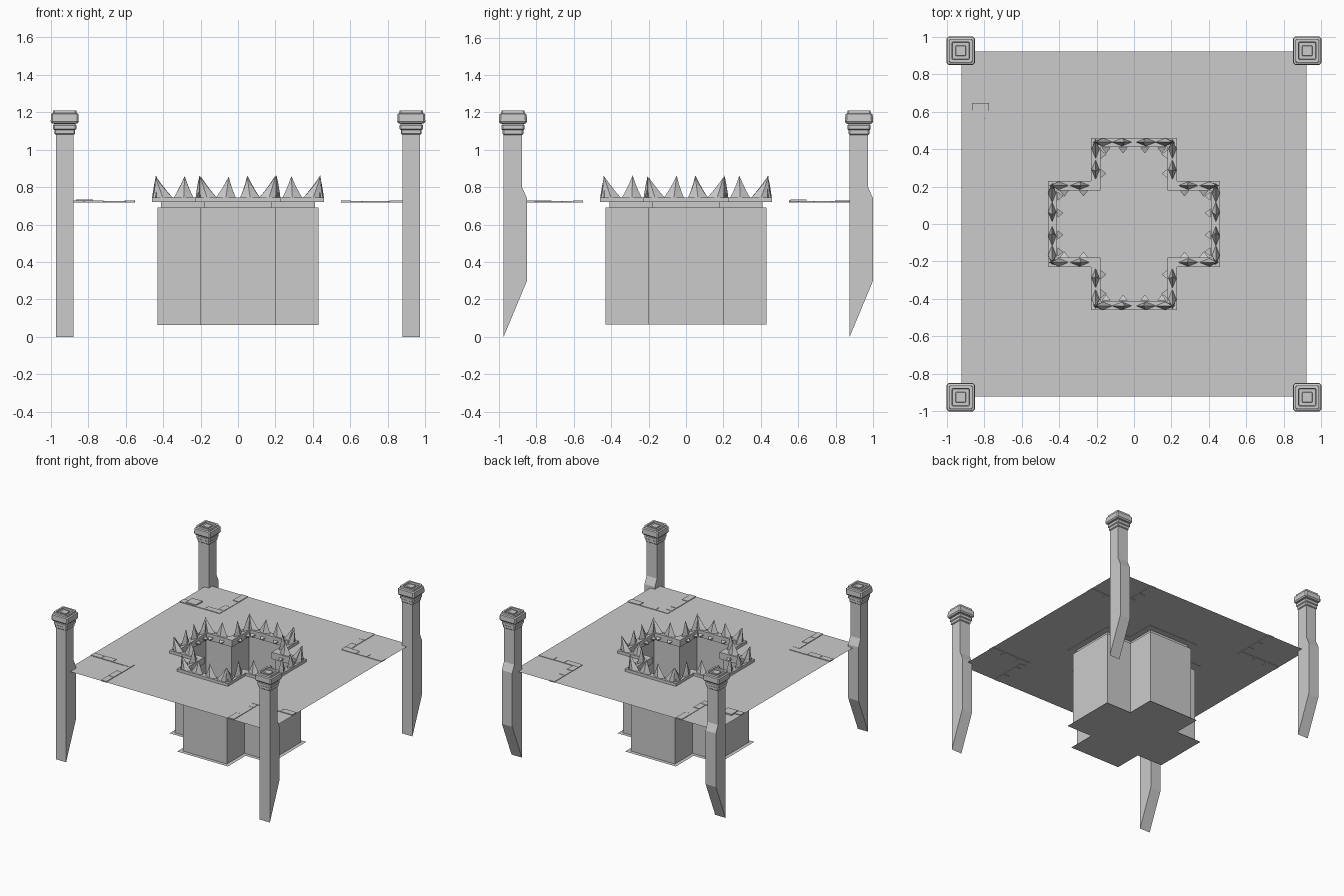
import bpy, bmesh, random
from math import pi
from mathutils import Vector, Matrix

random.seed(4)
cube = bpy.data.objects.get("Cube")
if cube:
    bpy.data.objects.remove(cube)

stone = bpy.data.materials.new("stone_grey")
stone.use_nodes = True
GREY = (0.6, 0.6, 0.6, 1)
stone.diffuse_color = GREY
stone.node_tree.nodes["Principled BSDF"].inputs["Base Color"].default_value = GREY

FLOOR = 0.722


def finish(bm, name, fix_normals=True):
    if fix_normals:
        bmesh.ops.recalc_face_normals(bm, faces=bm.faces)
    mesh = bpy.data.meshes.new(name)
    bm.to_mesh(mesh)
    bm.free()
    mesh.materials.append(stone)
    obj = bpy.data.objects.new(name, mesh)
    bpy.context.collection.objects.link(obj)
    return obj


def loft(bm, loops, cap_start=False, cap_end=False):
    """Join closed loops of equal length with quads."""
    rings = [[bm.verts.new(p) for p in loop] for loop in loops]
    for a, b in zip(rings, rings[1:]):
        for i in range(len(a)):
            j = (i + 1) % len(a)
            bm.faces.new((a[i], a[j], b[j], b[i]))
    if cap_start:
        bm.faces.new(rings[0][::-1])
    if cap_end:
        bm.faces.new(rings[-1])


def cross(arm, half, z):
    """Outline of a plus shape, one corner group per quarter turn."""
    corner = [(arm, -half), (arm, half), (half, half)]
    return [Matrix.Rotation(k * pi / 2, 3, 'Z') @ Vector((x, y, z))
            for k in range(4) for x, y in corner]


def square(cx, cy, r, z, cut):
    """Square outline with clipped corners."""
    s = r - cut
    pts = [(r, -s), (r, s), (s, r), (-s, r), (-r, s), (-r, -s), (-s, -r), (s, -r)]
    return [(cx + x, cy + y, z) for x, y in pts]


# Floor sheet with a plus-shaped opening
bm = bmesh.new()
cuts = [-0.92, -0.43, -0.2, 0.2, 0.43, 0.92]
grid = [[bm.verts.new((x, y, FLOOR)) for y in cuts] for x in cuts]
for i in range(5):
    for j in range(5):
        inside = max(abs(i - 2), abs(j - 2)) < 2 and (i == 2 or j == 2)
        if not inside:
            bm.faces.new((grid[i][j], grid[i + 1][j], grid[i + 1][j + 1], grid[i][j + 1]))
finish(bm, "floor", False)

# Pit walls with a narrow ledge under the rim
bm = bmesh.new()
loft(bm, [cross(0.43, 0.2, 0.065), cross(0.43, 0.2, 0.69),
          cross(0.41, 0.18, 0.69), cross(0.41, 0.18, FLOOR)])
finish(bm, "pit_walls", False)

# Pit bottom sheet
bm = bmesh.new()
bm.faces.new([bm.verts.new(p) for p in cross(0.46, 0.23, 0.065)])
finish(bm, "pit_bottom", False)

# Raised rim around the pit
bm = bmesh.new()
loft(bm, [cross(0.46, 0.23, 0.72), cross(0.46, 0.23, 0.745), cross(0.41, 0.18, 0.745),
          cross(0.41, 0.18, 0.72), cross(0.46, 0.23, 0.72)])
bmesh.ops.remove_doubles(bm, verts=bm.verts, dist=0.0001)
finish(bm, "pit_rim")


def spike(bm, base, along, lean, height):
    """Curved fang with a diamond section, leaning along the rim."""
    across = Vector((-along.y, along.x, 0))
    levels = [(0, 0.055, 0.022), (0.3, 0.036, 0.017), (0.65, 0.017, 0.01), (1, 0.001, 0.001)]
    loops = []
    for t, length, width in levels:
        c = base + along * lean * t + Vector((0, 0, height * t))
        loops.append([c + along * length, c + across * width,
                      c - along * length, c - across * width])
    loft(bm, loops, True, True)


def dart(bm, base, along, inward):
    """Small barb pointing into the pit below the rim."""
    down = Vector((0, 0, -0.03))
    a, b, c, tip = [bm.verts.new(p) for p in (
        base + along * 0.025, base - along * 0.025, base + down,
        base + inward * 0.032 + down * 0.4)]
    for f in ((a, b, tip), (b, c, tip), (c, a, tip), (a, c, b)):
        bm.faces.new(f)


# Fangs on the rim and barbs inside it, repeated for the four arms
spikes, darts = bmesh.new(), bmesh.new()
X, Y = Vector((1, 0, 0)), Vector((0, 1, 0))
for k in range(4):
    turn = Matrix.Rotation(k * pi / 2, 3, 'Z')
    for s in (-1, 1):
        for pos, peak in ((0.065, 0.05), (0.165, 0.2)):
            spike(spikes, turn @ Vector((s * pos, -0.437, 0.74)), turn @ X * s,
                  peak - pos, random.uniform(0.11, 0.122))
            dart(darts, turn @ Vector((s * pos * 0.9, -0.409, 0.72)), turn @ X, turn @ Y)
        for pos, peak in ((0.29, 0.285), (0.4, 0.44)):
            spike(spikes, turn @ Vector((s * 0.205, -pos, 0.74)), turn @ -Y,
                  peak - pos, random.uniform(0.11, 0.122))
            dart(darts, turn @ Vector((s * 0.179, -pos * 0.93, 0.72)), turn @ Y, turn @ X * -s)
finish(spikes, "rim_spikes")
finish(darts, "inner_barbs")


def brick(bm, x0, x1, y0, y1, z0, z1):
    size = Vector((x1 - x0, y1 - y0, z1 - z0))
    centre = Vector((x0 + x1, y0 + y1, z0 + z1)) / 2
    bmesh.ops.create_cube(bm, size=1, matrix=Matrix.Translation(centre) @ Matrix.Diagonal((*size, 1)))


# L-shaped brick borders in the four corners
bm = bmesh.new()
for sx in (-1, 1):
    for sy in (-1, 1):
        def place(a0, a1, b0, b1, top):
            xs, ys = sorted((sx * a0, sx * a1)), sorted((sy * b0, sy * b1))
            brick(bm, *xs, *ys, FLOOR - 0.004, FLOOR + top)
        m1, m2 = random.uniform(0.66, 0.72), random.uniform(0.77, 0.83)
        for lo, hi in ((0.55, m1), (m1, m2), (m2, 0.92)):
            top, wob = random.uniform(0.003, 0.006), random.uniform(0, 0.004)
            place(lo + 0.002, hi - 0.002, 0.55 + wob, 0.605 - wob, top)
            place(0.55 + wob, 0.605 - wob, max(lo, 0.605) + 0.002, hi - 0.002, top)
# One loose brick
brick(bm, -0.865, -0.775, 0.56, 0.645, FLOOR, FLOOR + 0.011)
finish(bm, "corner_bricks")

# Corner pillars: extruded side profile with a slanted foot, and a moulded cap
SHAFT = [(-0.05, 0.0), (0.075, 0.3), (0.075, 0.74), (0.048, 0.8), (0.048, 1.09), (-0.05, 1.09)]
CAP = [(0.05, 1.08), (0.055, 1.085), (0.055, 1.105), (0.062, 1.11), (0.062, 1.13),
       (0.055, 1.138), (0.068, 1.14), (0.075, 1.15), (0.073, 1.19), (0.063, 1.195),
       (0.062, 1.21), (0.047, 1.21), (0.045, 1.198), (0.028, 1.198), (0.026, 1.205)]
for side, cx in (("right", -0.925), ("left", 0.925)):
    for end, cy in (("front", -0.925), ("back", 0.925)):
        bm = bmesh.new()
        loft(bm, [[(cx + dx, cy + y, z) for y, z in SHAFT] for dx in (-0.047, 0.047)], True, True)
        finish(bm, f"{end}_{side}_pillar")
        bm = bmesh.new()
        loft(bm, [square(cx, cy, r, z, r * 0.12) for r, z in CAP], True, True)
        finish(bm, f"{end}_{side}_pillar_cap")
